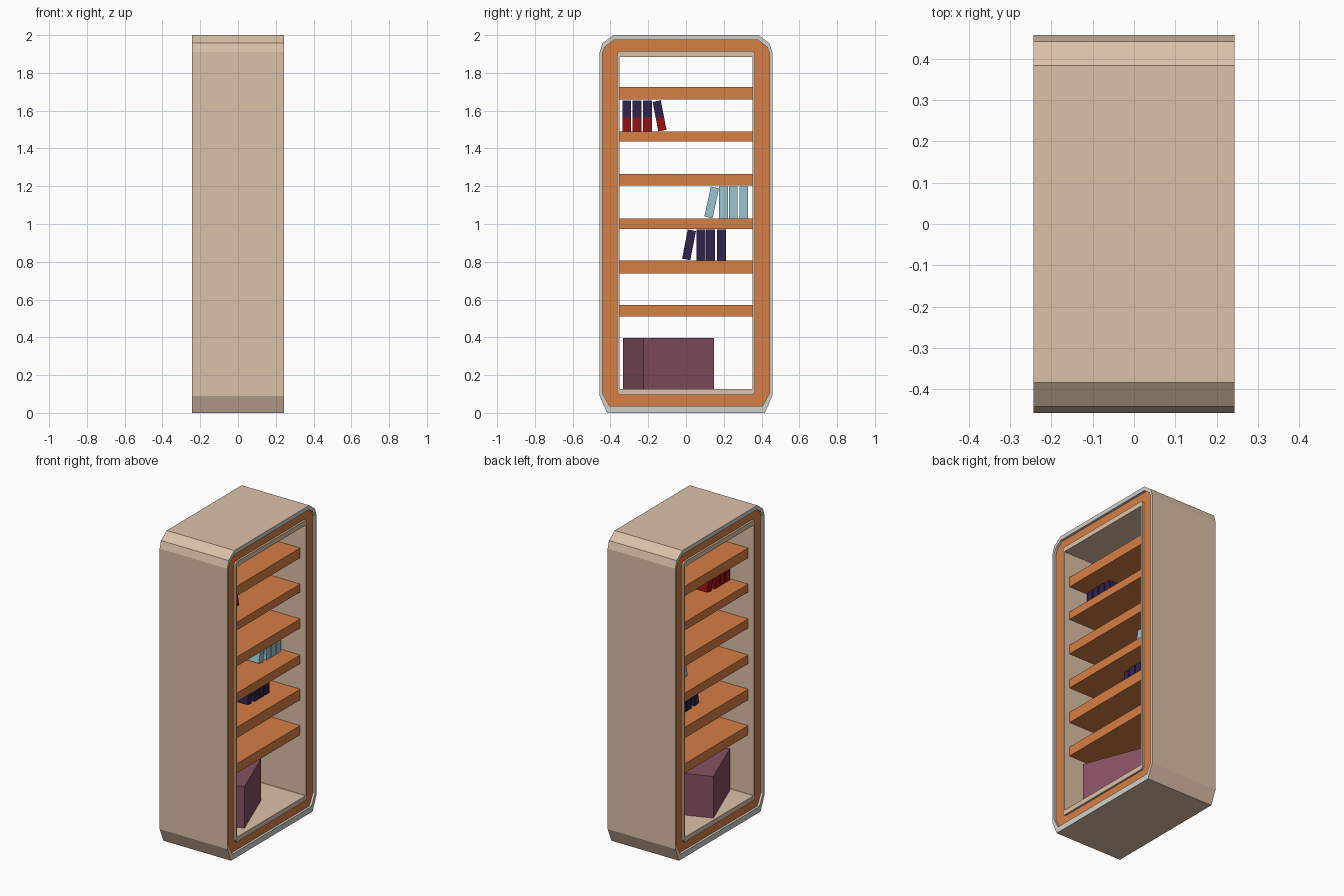
import bpy, bmesh, math
from mathutils import Matrix

if "Cube" in bpy.data.objects:
    bpy.data.objects.remove(bpy.data.objects["Cube"])


def mat(name, rgb):
    m = bpy.data.materials.new(name)
    lin = [((c / 255 + 0.055) / 1.055) ** 2.4 for c in rgb]
    m.diffuse_color = (*lin, 1)
    m.use_nodes = True
    m.node_tree.nodes["Principled BSDF"].inputs["Base Color"].default_value = m.diffuse_color
    return m


BEIGE = mat("beige", (219, 193, 167))
GREY = mat("light grey", (208, 208, 203))
ORANGE = mat("orange wood", (214, 126, 68))
NAVY = mat("navy", (48, 36, 76))
RED = mat("dark red", (150, 16, 20))
CYAN = mat("pale cyan", (150, 198, 208))
PLUM = mat("plum", (136, 81, 98))


def finish(name, bm, mats):
    bmesh.ops.recalc_face_normals(bm, faces=bm.faces)
    me = bpy.data.meshes.new(name)
    bm.to_mesh(me)
    bm.free()
    for m in mats:
        me.materials.append(m)
    ob = bpy.data.objects.new(name, me)
    bpy.context.collection.objects.link(ob)
    return ob


def box(name, size, loc, mats, rot=0, axis='X', split=None):
    """Box with optional rotation; faces above height 'split' use the second material."""
    bm = bmesh.new()
    M = Matrix.Translation(loc) @ Matrix.Rotation(rot, 4, axis) @ Matrix.Diagonal((*size, 1))
    bmesh.ops.create_cube(bm, size=1, matrix=M)
    if split is not None:
        bmesh.ops.bisect_plane(bm, geom=bm.verts[:] + bm.edges[:] + bm.faces[:],
                               plane_co=(0, 0, split), plane_no=(0, 0, 1))
        for f in bm.faces:
            f.material_index = int(f.calc_center_median().z > split)
    return finish(name, bm, mats)


# Half outlines (y, z), bottom to top, mirrored into closed loops
outer = [(.418, 0), (.457, .09), (.457, 1.91), (.442, 1.957), (.384, 2)]
groove = [(.405, .037), (.442, .105), (.442, 1.905), (.43, 1.937), (.383, 1.973)]
inner = [(.352, .095), (.365, .108), (.365, 1.9), (.363, 1.908), (.355, 1.915)]
hole = [(.350, .127), (.352, .129), (.352, 1.879), (.3515, 1.881), (.350, 1.883)]

# Stations around the wall section: outline, x, material of the strip that follows
half = [(outer, .243, 1), (groove, .243, 1), (groove, .228, 2), (inner, .228, 0),
        (inner, .240, 0), (hole, .240, 0)]
back = [(o, -x) for o, x, _ in reversed(half)]
back_mats = [m for _, _, m in reversed(half[:-1])] + [0]
stations = half + [(o, x, m) for (o, x), m in zip(back, back_mats)]

# Cabinet frame: one closed tube section open on both sides
bm = bmesh.new()
rings = []
for outline, x, _ in stations:
    loop = outline + [(-y, z) for y, z in reversed(outline)]
    rings.append([bm.verts.new((x, y, z)) for y, z in loop])
for i, (_, _, m) in enumerate(stations):
    a, b = rings[i], rings[(i + 1) % len(rings)]
    n = len(a)
    for j in range(n):
        k = (j + 1) % n
        bm.faces.new((a[j], a[k], b[k], b[j])).material_index = m
finish("cabinet_frame", bm, [BEIGE, GREY, ORANGE])

# Shelves (bottom, top)
for i, (z0, z1) in enumerate([(.511, .572), (.738, .808), (.973, 1.03),
                              (1.204, 1.264), (1.438, 1.49), (1.66, 1.724)]):
    box(f"shelf_{i + 1}", (.40, .706, z1 - z0), (0, 0, (z0 + z1) / 2), [ORANGE])


# Book groups: three upright books and one leaning on them
def books(name, z, h, ys, lean_y, lean, mats, split=None):
    for i, y in enumerate(ys):
        box(f"{name}_book_{i + 1}", (.16, .046, h), (0, y, z + h / 2), mats, split=split)
    box(f"{name}_leaning_book", (.16, .044, h - .006), (0, lean_y, z + h / 2), mats,
        rot=math.radians(lean), split=split)


books("red", 1.49, .165, (-.313, -.259, -.204), -.14, 11, [RED, NAVY], split=1.565)
books("cyan", 1.03, .168, (.199, .25, .305), .136, -12, [CYAN])
books("navy", .808, .163, (.079, .13, .188), .016, -11, [NAVY])

# Turned storage box on the cabinet floor
box("storage_box", (.306, .40, .27), (-.01, -.0925, .262), [PLUM],
    rot=math.radians(21), axis='Z')
